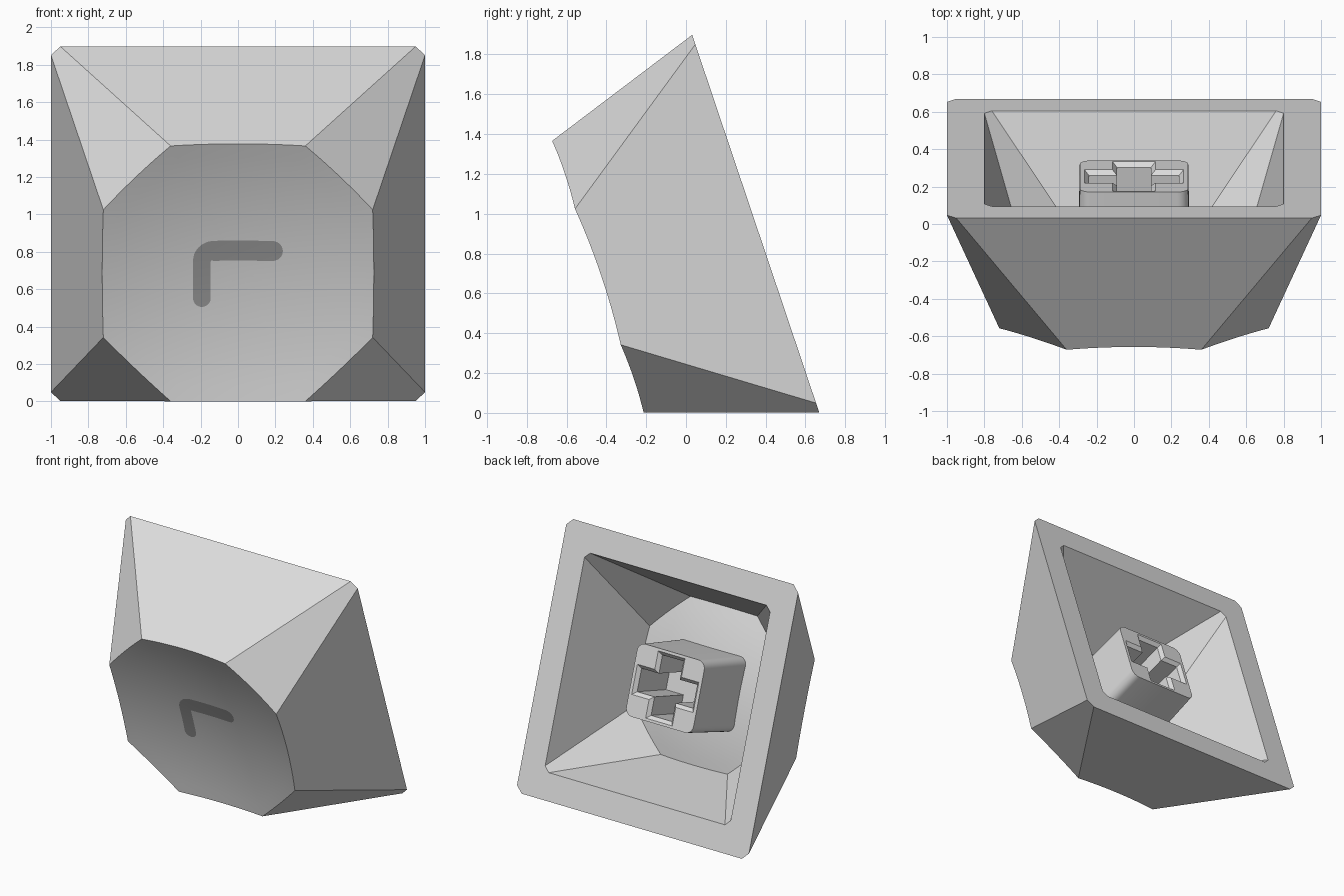
import bpy, bmesh, math
from mathutils import Matrix, Vector

if "Cube" in bpy.data.objects:
    bpy.data.objects.remove(bpy.data.objects["Cube"])

# Local frame: x across, y up along the open base, z from the base towards the dished top
s, c = 0.319, 0.948
FRAME = Matrix(((1, 0, 0, 0), (0, -s, -c, 0.35), (0, c, -s, 0.95), (0, 0, 0, 1)))
HEIGHT, DISH_R, RIM_SQ = 0.836, 3.4, 0.36 ** 2 + 0.72 ** 2


def material(name, v):
    m = bpy.data.materials.new(name)
    m.diffuse_color = (v, v, v, 1)
    m.use_nodes = True
    m.node_tree.nodes["Principled BSDF"].inputs["Base Color"].default_value = m.diffuse_color
    return m


def finish(name, bm, mat, fix_normals=True):
    if fix_normals:
        bmesh.ops.recalc_face_normals(bm, faces=bm.faces[:])
    me = bpy.data.meshes.new(name)
    bm.to_mesh(me)
    bm.free()
    me.materials.append(mat)
    ob = bpy.data.objects.new(name, me)
    bpy.context.collection.objects.link(ob)
    ob.matrix_world = FRAME
    bpy.ops.object.select_all(action='DESELECT')
    ob.select_set(True)
    bpy.context.view_layer.objects.active = ob
    bpy.ops.object.shade_smooth_by_angle(angle=math.radians(25))
    return ob


def octagon(a, b):
    return [Vector(p) for p in ((a, -b), (a, b), (b, a), (-b, a),
                                (-a, b), (-a, -b), (-b, -a), (b, -a))]


def dish_z(p):
    """Height of the spherical dish above the base plane."""
    return HEIGHT - (RIM_SQ - p.length_squared) / (2 * DISH_R)


def bridge(bm, r0, r1):
    n = len(r0)
    for i in range(n):
        j = (i + 1) % n
        bm.faces.new((r0[i], r0[j], r1[j], r1[i]))


def shell(bm, scale, seg=12, rings=9):
    """Tapered eight-sided wall closed by a spherical dish; returns its base loop."""
    base, top = octagon(1, 0.95), octagon(0.72, 0.36)
    rim = []
    for k in range(8):
        a, b = top[k], top[(k + 1) % 8]
        out = Vector((b.y - a.y, a.x - b.x)).normalized()
        slope = (base[k].dot(out) - a.dot(out)) / HEIGHT
        for i in range(seg):
            q = a.lerp(b, i / seg)
            p = q
            for _ in range(3):
                p = q + out * slope * (HEIGHT - dish_z(p))
            rim.append(p)

    def vert(p, z):
        return bm.verts.new(Vector((p.x, p.y, z)) * scale)

    loop = [vert(p, 0) for p in base]
    prev = edge = [vert(p, dish_z(p)) for p in rim]
    for r in range(rings - 1, 0, -1):
        ring = [vert(p * r / rings, dish_z(p * r / rings)) for p in rim]
        bridge(bm, prev, ring)
        prev = ring
    mid = vert(Vector((0, 0)), dish_z(Vector((0, 0))))
    n = len(rim)
    for i in range(n):
        bm.faces.new((prev[i], prev[(i + 1) % n], mid))
    for k in range(8):
        arc = [edge[(k * seg + i) % n] for i in range(seg + 1)]
        bm.faces.new([loop[(k + 1) % 8], loop[k]] + arc)
    return loop


cap_grey = material("light grey", 0.72)
mark_grey = material("dark grey", 0.33)

# Hollow cap: outer shell, smaller inner shell and the flat rim between them
bm = bmesh.new()
bridge(bm, shell(bm, 1.0), shell(bm, 0.8))
finish("cap", bm, cap_grey)


# Mounting stem with a chamfered cross-shaped socket
def rounded_rect(a, b, r, seg=6):
    pts = []
    for k, (sx, sy) in enumerate(((1, 1), (-1, 1), (-1, -1), (1, -1))):
        for i in range(seg + 1):
            t = math.pi / 2 * (k + i / seg)
            pts.append((sx * (a - r) + r * math.cos(t), sy * (b - r) + r * math.sin(t)))
    return pts


def cross(inset):
    a, b, w, h = (v - inset for v in (0.265, 0.245, 0.115, 0.11))
    return [(a, -h), (a, h), (w, h), (w, b), (-w, b), (-w, h),
            (-a, h), (-a, -h), (-w, -h), (-w, -b), (w, -b), (w, -h)]


bm = bmesh.new()


def ring(pts, z):
    return [bm.verts.new((x, y, z)) for x, y in pts]


outer = ring(rounded_rect(0.29, 0.265, 0.06), 0.10)
foot = ring(rounded_rect(0.30, 0.275, 0.06), 0.66)
mouth, throat, floor = ring(cross(0), 0.10), ring(cross(0.025), 0.125), ring(cross(0.025), 0.5)
bridge(bm, outer, foot)
bridge(bm, mouth, throat)
bridge(bm, throat, floor)
bm.faces.new(foot)
bm.faces.new(floor)
edges = [bm.edges.get((l[i], l[i - 1])) for l in (outer, mouth) for i in range(len(l))]
bmesh.ops.triangle_fill(bm, edges=edges, use_beauty=True, normal=(0, 0, -1))
finish("stem", bm, cap_grey)

# Bent bar mark lying on the dish: rounded ends, one rounded corner
HW_H, HW_V, BEND = 0.057, 0.047, 0.06
xl, yt, xr, yb = -0.193, 0.099, 0.24, -0.215
steps = []  # centre point, side direction, half width
for i in range(25):  # horizontal arm, right to left
    d = (xr - xl - BEND) * (i / 24) ** 1.6
    w = math.sqrt(max(0.0, HW_H ** 2 - max(0.0, HW_H - d) ** 2))
    steps.append((Vector((xr - d, yt)), Vector((0, 1)), w))
for i in range(1, 9):  # corner
    t = math.pi / 2 * i / 8
    side = Vector((-math.sin(t), math.cos(t)))
    steps.append((Vector((xl + BEND, yt - BEND)) + side * BEND, side,
                  HW_H + (HW_V - HW_H) * i / 8))
for i in range(23, -1, -1):  # vertical arm, downwards
    d = (yt - BEND - yb) * (i / 24) ** 1.6
    w = math.sqrt(max(0.0, HW_V ** 2 - max(0.0, HW_V - d) ** 2))
    steps.append((Vector((xl, yb + d)), Vector((-1, 0)), w))

bm = bmesh.new()
prev = None
for p, side, w in steps:
    row = []
    for f in (1, 0, -1):
        q = p + side * max(w, 0.001) * f
        row.append(bm.verts.new((q.x, q.y, dish_z(q) + 0.003)))
    if prev:
        for j in range(2):
            bm.faces.new((prev[j], row[j], row[j + 1], prev[j + 1]))
    prev = row
finish("corner_mark", bm, mark_grey, fix_normals=False)
